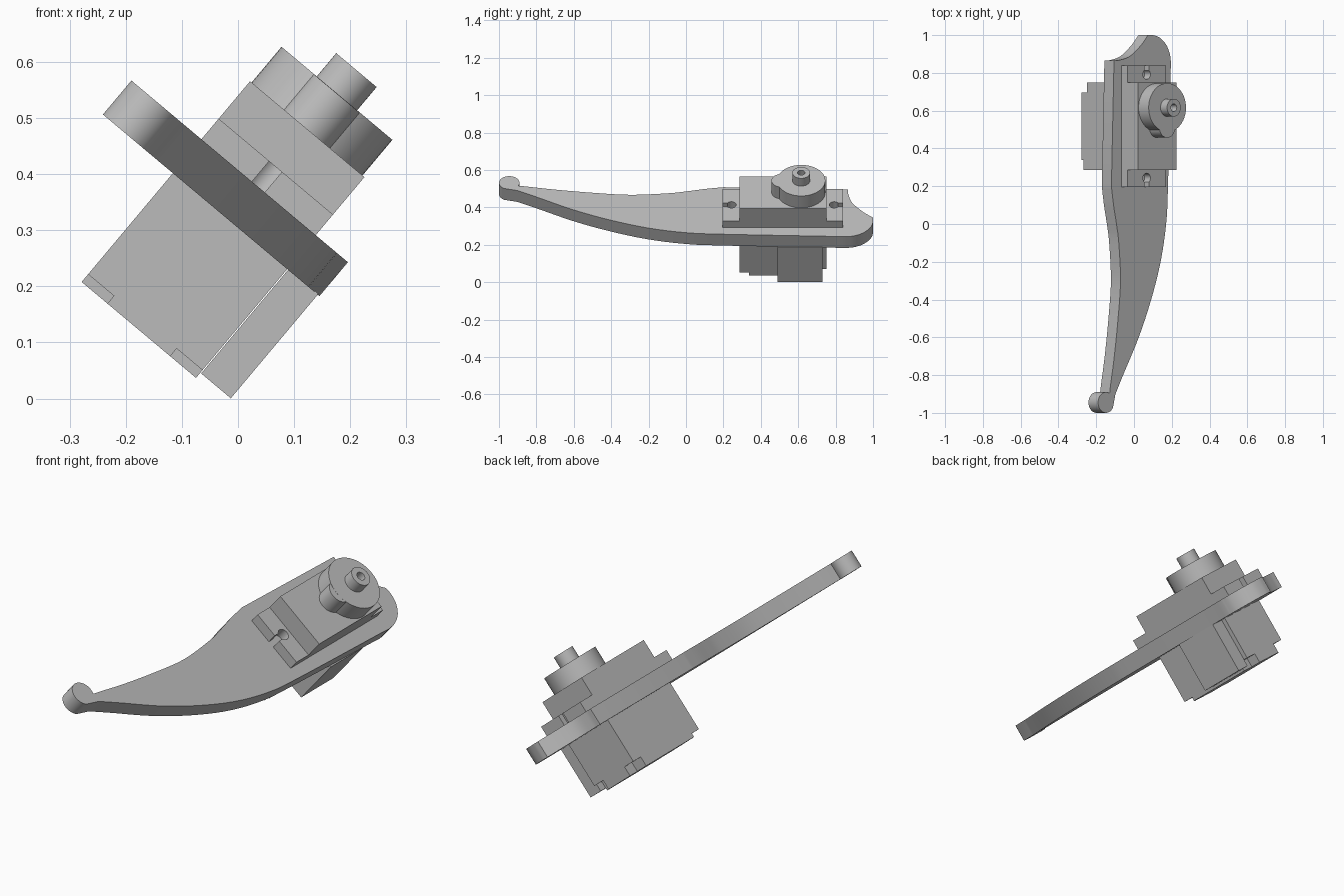
import bpy, bmesh, math
from mathutils import Vector

if "Cube" in bpy.data.objects:
    bpy.data.objects.remove(bpy.data.objects["Cube"])

TILT = math.radians(40)   # the whole assembly leans about the y axis
MID = -0.2145             # centre line of the motor across the plate
parts = []

grey = bpy.data.materials.new("plain_grey")
grey.use_nodes = True
grey.diffuse_color = (0.5, 0.5, 0.5, 1)
grey.node_tree.nodes["Principled BSDF"].inputs["Base Color"].default_value = (0.5, 0.5, 0.5, 1)


def finish(name, bm):
    bmesh.ops.recalc_face_normals(bm, faces=bm.faces)
    mesh = bpy.data.meshes.new(name)
    bm.to_mesh(mesh)
    bm.free()
    mesh.materials.append(grey)
    ob = bpy.data.objects.new(name, mesh)
    ob.rotation_euler = (0, TILT, 0)
    bpy.context.collection.objects.link(ob)
    parts.append(ob)
    return ob


def prism(name, outline, low, high):
    """Extrude an outline in the plate's plane between two heights."""
    bm = bmesh.new()
    face = bm.faces.new([bm.verts.new((p[0], p[1], low)) for p in outline])
    top = bmesh.ops.extrude_face_region(bm, geom=[face])["geom"]
    bmesh.ops.translate(bm, vec=(0, 0, high - low),
                        verts=[v for v in top if isinstance(v, bmesh.types.BMVert)])
    return finish(name, bm)


def rect(a0, a1, y0, y1):
    return [(a0, y0), (a1, y0), (a1, y1), (a0, y1)]


def arc(ca, cy, r, start, end, steps):
    angles = [math.radians(start + (end - start) * i / steps) for i in range(steps + 1)]
    return [(ca + r * math.cos(t), cy + r * math.sin(t)) for t in angles]


def smooth(points, steps=6):
    """Smooth curve through the points."""
    p = [Vector(q) for q in points]
    p = [2 * p[0] - p[1]] + p + [2 * p[-1] - p[-2]]
    out = []
    for a, b, c, d in zip(p, p[1:], p[2:], p[3:]):
        for i in range(steps):
            t = i / steps
            out.append(0.5 * (2 * b + (c - a) * t + (2 * a - 5 * b + 4 * c - d) * t * t
                              + (3 * b - a - 3 * c + d) * t ** 3))
    return out + [p[-2]]


def lathe(name, profile, y, sides=48):
    """Revolve a closed radius/height profile about the motor axis."""
    bm = bmesh.new()
    rings = []
    for i in range(sides):
        t = math.tau * i / sides
        rings.append([bm.verts.new((MID + r * math.cos(t), y + r * math.sin(t), h))
                      for r, h in profile])
    n = len(profile)
    for i in range(sides):
        p, q = rings[i], rings[(i + 1) % sides]
        for j in range(n):
            k = (j + 1) % n
            bm.faces.new((p[j], q[j], q[k], p[k]))
    return finish(name, bm)


def cut(ob, cutter):
    mod = ob.modifiers.new("cut", "BOOLEAN")
    mod.operation, mod.solver, mod.object = "DIFFERENCE", "EXACT", cutter
    bpy.context.view_layer.update()
    graph = bpy.context.evaluated_depsgraph_get()
    mesh = bpy.data.meshes.new_from_object(ob.evaluated_get(graph))
    ob.modifiers.clear()
    ob.data = mesh
    parts.remove(cutter)
    bpy.data.objects.remove(cutter)


# Curved lever plate: round tip, right edge, rounded heel, hollow, left edge
tip = arc(-0.455, -0.945, 0.055, 63, 330, 24)
right_edge = smooth([(-0.39, -0.9), (-0.337, -0.8), (-0.229, -0.6), (-0.143, -0.4),
                     (-0.078, -0.2), (-0.04, 0), (-0.027, 0.2), (-0.008, 0.82)])
heel = smooth([(-0.006, 0.85), (-0.014, 0.9), (-0.04, 0.95), (-0.085, 0.987),
               (-0.13, 1.0), (-0.165, 1.0)])
hollow = smooth([(-0.165, 1.0), (-0.215, 0.945), (-0.29, 0.888), (-0.36, 0.868), (-0.4, 0.865)])
left_edge = smooth([(-0.418, 0.2), (-0.403, 0.1), (-0.383, 0), (-0.367, -0.1), (-0.355, -0.3),
                    (-0.372, -0.5), (-0.398, -0.7), (-0.425, -0.86)])
prism("lever_plate", tip + right_edge + heel + hollow[1:] + left_edge, 0.233, 0.312)

# Motor housing with recessed lower corners
housing = prism("motor_housing", rect(-0.347, -0.081, 0.285, 0.75), -0.02, 0.447)
for y0, y1, depth in ((0.2, 0.338, 0.018), (0.695, 0.8, 0.045)):
    for a0, a1 in ((-0.4, -0.287), (-0.141, 0)):
        cut(housing, prism("corner_cutter", rect(a0, a1, y0, y1), -0.1, depth - 0.02))

# Connector block beside the housing, under the plate
prism("side_block", rect(-0.079, -0.01, 0.49, 0.73), -0.008, 0.235)

# Mounting ears, each with a keyhole open to its outer edge
for name, inner, outer, sign in (("front_ear", 0.285, 0.195, 1), ("rear_ear", 0.75, 0.84, -1)):
    hole_y = outer + sign * 0.048
    keyhole = [(MID + a, hole_y + sign * y) for a, y in arc(0, 0, 0.026, -55, 235, 20)]
    slot = 0.026 * math.cos(math.radians(55))
    outline = [(-0.081, outer), (-0.081, inner), (-0.347, inner), (-0.347, outer),
               (MID - slot, outer)] + keyhole[::-1] + [(MID + slot, outer)]
    prism(name, outline, 0.31, 0.36)

# Gearbox dome, its small lobe and the hollow output shaft
lathe("gearbox_disc", [(0.02, 0.44), (0.129, 0.44), (0.129, 0.53), (0.02, 0.53)], 0.616)
prism("gearbox_lobe", arc(MID, 0.512, 0.055, 0, 345, 23), 0.44, 0.5295)
lathe("output_shaft", [(0.0005, 0.5), (0.047, 0.5), (0.047, 0.584), (0.02, 0.584),
                       (0.02, 0.535), (0.0005, 0.535)], 0.616)

# Smooth the curved sides, keep edges crisp
bpy.ops.object.select_all(action="DESELECT")
for ob in parts:
    ob.select_set(True)
bpy.context.view_layer.objects.active = parts[0]
bpy.ops.object.shade_smooth_by_angle(angle=math.radians(30))
